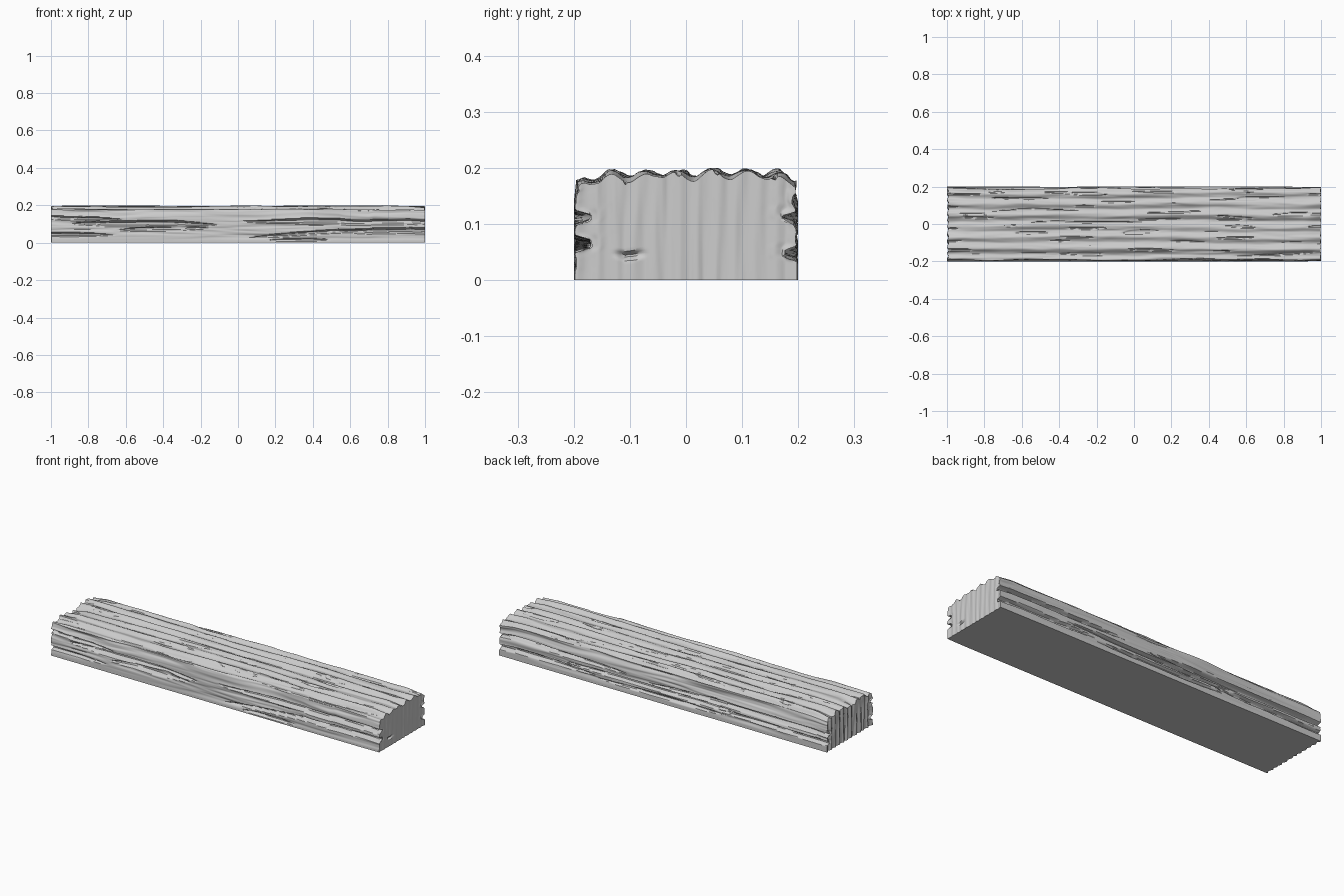
import bpy, bmesh, math
from mathutils import Vector, noise

if "Cube" in bpy.data.objects:
    bpy.data.objects.remove(bpy.data.objects["Cube"], do_unlink=True)

LENGTH, HALF_W, HEIGHT = 2.0, 0.2, 0.2
NX, NY, NZ = 220, 100, 50

# Long side cracks: start x, end x, start z, end z, half width, depth
FRONT_CRACKS = [
    (-0.9, -0.1, 0.115, 0.11, 0.013, 0.035), (-0.65, -0.15, 0.075, 0.09, 0.01, 0.025),
    (0.0, 1.3, 0.135, 0.13, 0.012, 0.03), (0.05, 0.75, 0.03, 0.09, 0.008, 0.022),
    (0.5, 1.3, 0.075, 0.075, 0.013, 0.03), (-1.3, -0.65, 0.05, 0.045, 0.008, 0.02),
    (-1.2, -0.6, 0.15, 0.14, 0.008, 0.02), (0.15, 0.5, 0.014, 0.016, 0.006, 0.012)]
BACK_CRACKS = [
    (-1.3, 0.1, 0.12, 0.11, 0.011, 0.028), (-0.5, 0.6, 0.08, 0.09, 0.009, 0.022),
    (0.2, 1.3, 0.13, 0.135, 0.009, 0.022), (-1.2, -0.3, 0.06, 0.07, 0.01, 0.022),
    (0.4, 1.3, 0.06, 0.055, 0.011, 0.022), (-0.4, 0.4, 0.05, 0.045, 0.007, 0.016)]


def grain(x, a, fx, fa, seed):
    """Noise stretched along the plank."""
    return noise.noise(Vector((x * fx + seed, a * fa, seed * 1.7)))


def smooth(v):
    v = max(0.0, min(1.0, v))
    return v * v * (3 - 2 * v)


def top_height(x, y):
    """Wavy ridges with fine split lines, worn down at the borders."""
    warp = 0.014 * grain(x, y, 1.6, 4, 3.1)
    ridge = 0.006 * math.cos(2 * math.pi * (y + 0.01 + warp) / 0.06)
    h = 0.19 + ridge + 0.007 * grain(x, y, 2.2, 24, 7.3) + 0.003 * grain(x, y, 7, 70, 1.9)
    split = grain(x, y + warp, 3.5, 60, 12.4)
    h -= 0.006 * smooth((split - 0.3) / 0.12)
    h -= 0.017 * smooth((-y - 0.13) / 0.07) + 0.009 * smooth((y - 0.14) / 0.06)
    h -= 0.012 * smooth((abs(x) - 0.9) / 0.1) * (0.5 + grain(x, y, 1, 20, 5))
    return min(HEIGHT, h)


def side_inset(x, z, cracks, seed):
    """Depth of the weathered grooves on a long side."""
    zw = z + 0.012 * grain(x, z, 2.2, 4, seed)
    keep = smooth((z - 0.012) / 0.04)
    d = 0.016 * max(0, grain(x, zw, 1.8, 26, seed + 4)) * keep
    d += 0.006 * max(0, grain(x, zw, 4, 70, seed + 9)) * keep
    d += 0.007 * max(0, grain(x, 0, 1.7, 0, seed + 2))
    d += 0.012 * smooth((z - 0.15) / 0.05) * (0.5 + grain(x, 0, 3, 0, seed + 6))
    for x0, x1, z0, z1, w, depth in cracks:
        t = (x - x0) / (x1 - x0)
        if 0 < t < 1:
            fade = min(1.0, 5 * t * (1 - t))
            off = abs(zw - z0 - (z1 - z0) * t) / (w * fade + 0.001)
            d += depth * fade * smooth(1.5 - off)
    return d


def end_inset(y, z, x):
    """Vertical saw lines on the two cut ends."""
    size = 0.003 if x > 0 else 0.008
    d = size * (0.5 + 0.5 * math.cos(2 * math.pi * y / 0.036 + 2 * grain(z, y, 4, 10, 2)))
    d += size * max(0, grain(z, y, 5, 80, 6))
    if x > 0:
        knot = math.hypot((y + 0.1) / 0.035, (z - 0.05) / 0.012)
        d += 0.012 * smooth(1 - knot)
    return d


def weather(p):
    x, y, z = p
    side = (abs(y) / HALF_W) ** 10
    cracks, seed = (FRONT_CRACKS, 21.3) if y < 0 else (BACK_CRACKS, 43.8)
    ny = y
    if side > 0.01:
        ny -= math.copysign(side * side_inset(x, z, cracks, seed), y)
    nx = x
    if abs(x) > 0.999:
        nx -= math.copysign(end_inset(y, z, x), x)
    nz = z * top_height(x, y) / HEIGHT if z > 0 else 0.0
    return Vector((nx, ny, nz))


def add_sheet(bm, origin, u, v, nu, nv):
    """Add one gridded face of the block."""
    rows = [[bm.verts.new(origin + u * (i / nu) + v * (j / nv))
             for j in range(nv + 1)] for i in range(nu + 1)]
    for i in range(nu):
        for j in range(nv):
            bm.faces.new((rows[i][j], rows[i + 1][j], rows[i + 1][j + 1], rows[i][j + 1]))


# Block made of six gridded faces
bm = bmesh.new()
lx, wy, hz = Vector((LENGTH, 0, 0)), Vector((0, 2 * HALF_W, 0)), Vector((0, 0, HEIGHT))
corner = Vector((-LENGTH / 2, -HALF_W, 0))
add_sheet(bm, corner + hz, lx, wy, NX, NY)
add_sheet(bm, corner, wy, lx, NY, NX)
add_sheet(bm, corner, lx, hz, NX, NZ)
add_sheet(bm, corner + wy, hz, lx, NZ, NX)
add_sheet(bm, corner, hz, wy, NZ, NY)
add_sheet(bm, corner + lx, wy, hz, NY, NZ)
bmesh.ops.remove_doubles(bm, verts=bm.verts, dist=0.0005)

# Weathered surface
for vert in bm.verts:
    vert.co = weather(vert.co)
bmesh.ops.recalc_face_normals(bm, faces=bm.faces)

mesh = bpy.data.meshes.new("weathered_plank")
bm.to_mesh(mesh)
bm.free()
plank = bpy.data.objects.new("weathered_plank", mesh)
bpy.context.collection.objects.link(plank)

# Single grey material
grey = bpy.data.materials.new("plain_grey")
grey.use_nodes = True
colour = (0.6, 0.6, 0.6, 1)
grey.diffuse_color = colour
grey.node_tree.nodes["Principled BSDF"].inputs["Base Color"].default_value = colour
mesh.materials.append(grey)

bpy.context.view_layer.objects.active = plank
plank.select_set(True)
bpy.ops.object.shade_smooth_by_angle(angle=math.radians(40))
